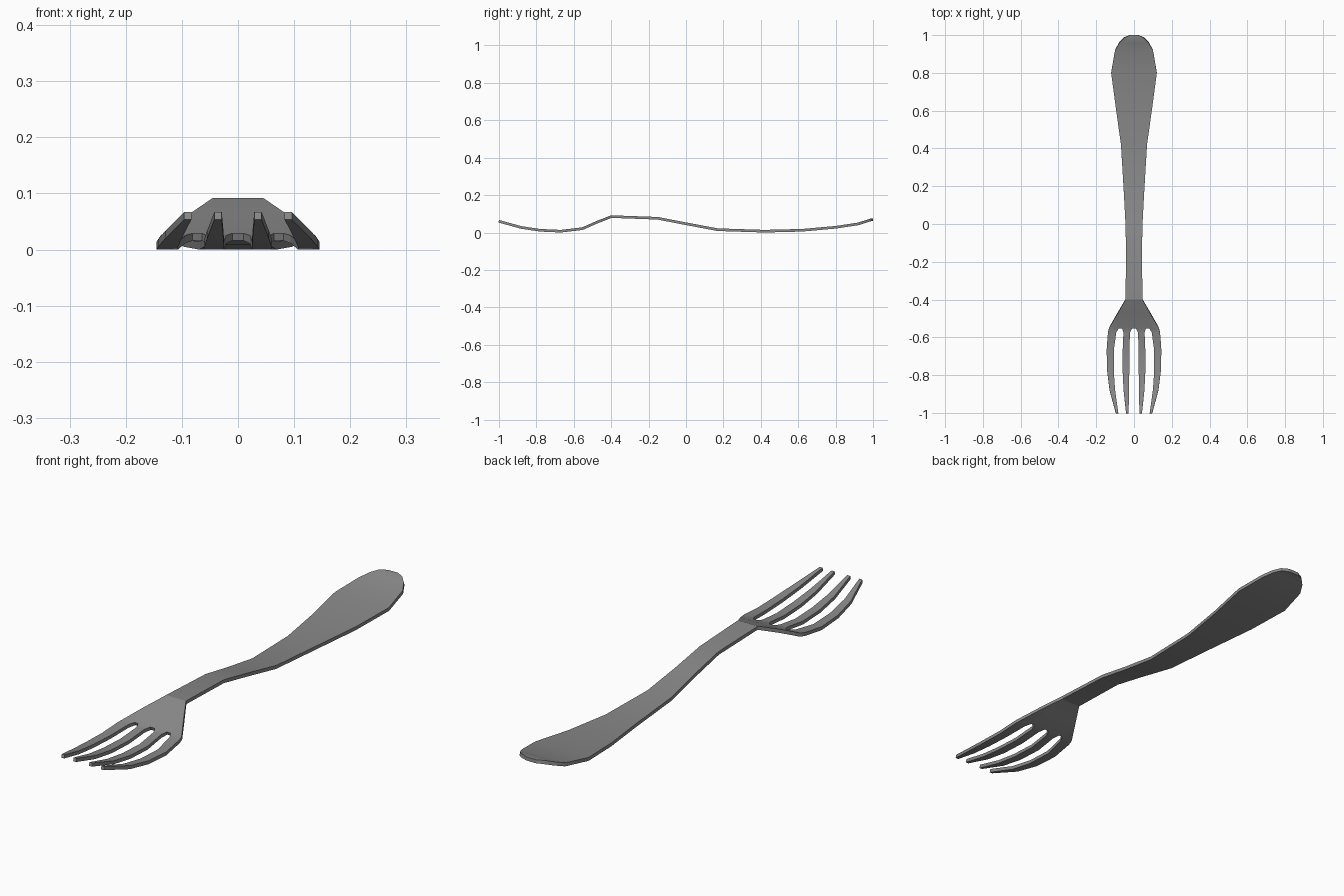
import bpy, bmesh, math

cube = bpy.data.objects.get("Cube")
if cube:
    bpy.data.objects.remove(cube)

THICK = 0.014

steel = bpy.data.materials.new("grey steel")
steel.use_nodes = True
colour = (0.25, 0.25, 0.25, 1)
steel.diffuse_color = colour
steel.node_tree.nodes["Principled BSDF"].inputs["Base Color"].default_value = colour

# Handle stations: y, top height, half width
handle = [
    (1.0, 0.075, 0.022), (0.985, 0.074, 0.052), (0.96, 0.066, 0.077),
    (0.92, 0.053, 0.1), (0.8, 0.035, 0.121), (0.62, 0.019, 0.097),
    (0.42, 0.014, 0.069), (0.17, 0.022, 0.054), (0, 0.054, 0.045),
    (-0.15, 0.083, 0.042), (-0.4, 0.092, 0.045),
]
# Fork stations: y, top height, then the half-side edges of inner and outer tine
fork = [
    (-0.48, 0.061, 0.011, 0.042, 0.054, 0.09),
    (-0.552, 0.029, 0.01, 0.064, 0.081, 0.132),
    (-0.575, 0.025, 0.021, 0.056, 0.094, 0.138),
    (-0.67, 0.014, 0.025, 0.06, 0.107, 0.145),
    (-0.78, 0.019, 0.025, 0.06, 0.107, 0.142),
    (-0.88, 0.034, 0.026, 0.055, 0.1, 0.129),
    (-1.0, 0.067, 0.029, 0.042, 0.083, 0.096),
]
rows = [(y, z, w * 0.2, w * 0.5, w * 0.6, w) for y, z, w in handle] + fork
SPLIT = len(handle) + 1   # the gaps open below this row

# One sheet, mirrored across x, with the gaps between tines left open
bm = bmesh.new()
grid = []
for y, z, *half in rows:
    xs = [-x for x in reversed(half)] + half
    grid.append([bm.verts.new((x, y, z)) for x in xs])
for r in range(len(grid) - 1):
    for c in range(len(grid[r]) - 1):
        if r >= SPLIT and c % 2 == 1:
            continue
        bm.faces.new((grid[r][c], grid[r + 1][c], grid[r + 1][c + 1], grid[r][c + 1]))
bmesh.ops.recalc_face_normals(bm, faces=bm.faces)
if sum(f.normal.z for f in bm.faces) < 0:
    bmesh.ops.reverse_faces(bm, faces=bm.faces)

mesh = bpy.data.meshes.new("fork")
bm.to_mesh(mesh)
bm.free()
mesh.materials.append(steel)
obj = bpy.data.objects.new("fork", mesh)
bpy.context.collection.objects.link(obj)

# Metal thickness below the sheet
solid = obj.modifiers.new("thickness", "SOLIDIFY")
solid.thickness = THICK
solid.offset = -1

bpy.ops.object.select_all(action="DESELECT")
obj.select_set(True)
bpy.context.view_layer.objects.active = obj
bpy.ops.object.modifier_apply(modifier=solid.name)
bpy.ops.object.shade_smooth_by_angle(angle=math.radians(20))
